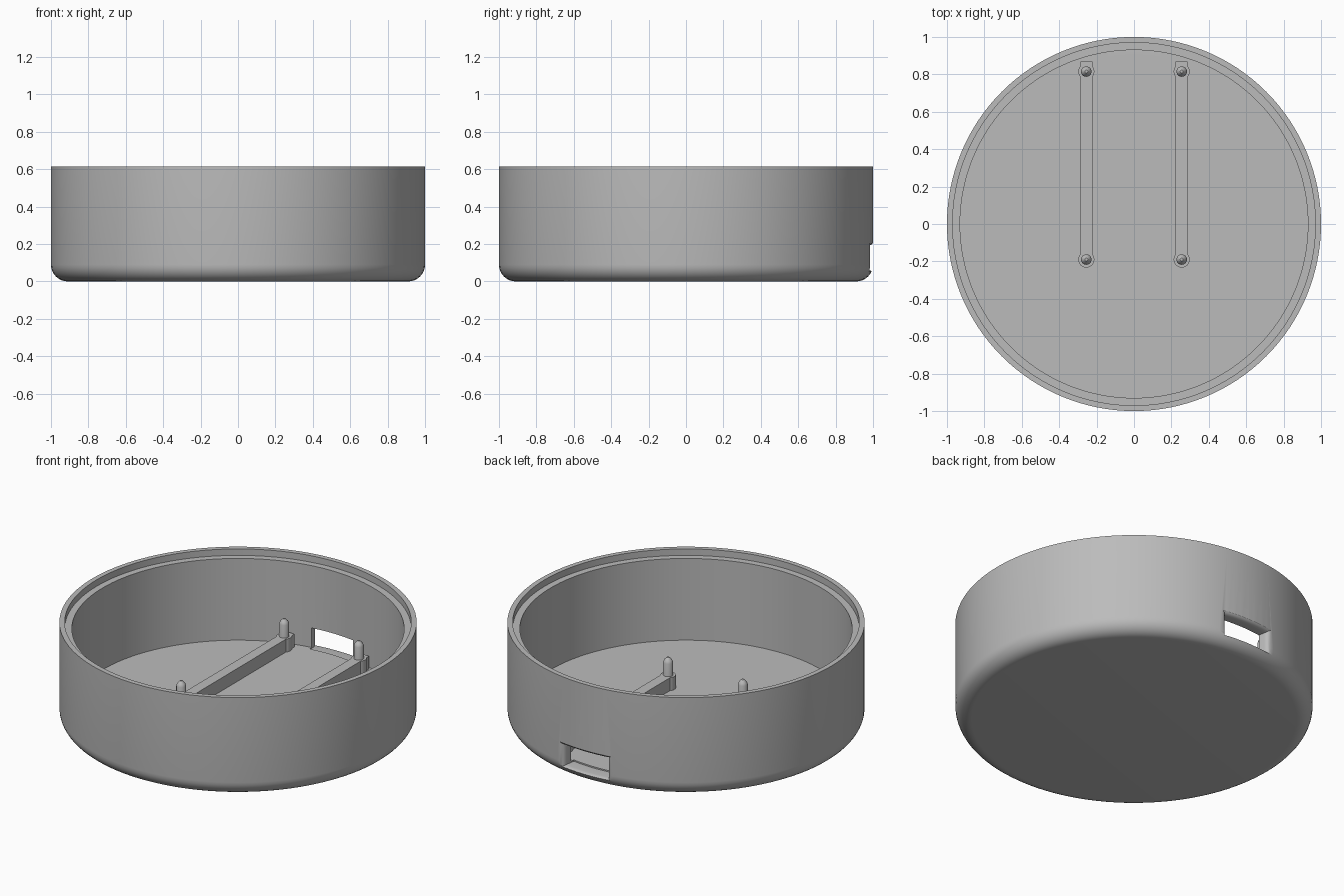
import bpy, bmesh, math

cube = bpy.data.objects.get("Cube")
if cube:
    bpy.data.objects.remove(cube, do_unlink=True)

GREY = (0.5, 0.5, 0.5, 1.0)
mat = bpy.data.materials.new("plain grey")
mat.use_nodes = True
mat.diffuse_color = GREY
mat.node_tree.nodes["Principled BSDF"].inputs["Base Color"].default_value = GREY

WALL, INNER, HEIGHT, FLOOR = 1.0, 0.93, 0.615, 0.07
BAR_TOP = 0.15


def finish(name, bm):
    bmesh.ops.recalc_face_normals(bm, faces=bm.faces)
    mesh = bpy.data.meshes.new(name)
    bm.to_mesh(mesh)
    bm.free()
    mesh.materials.append(mat)
    obj = bpy.data.objects.new(name, mesh)
    bpy.context.collection.objects.link(obj)
    return obj


def activate(obj):
    bpy.ops.object.select_all(action='DESELECT')
    obj.select_set(True)
    bpy.context.view_layer.objects.active = obj


def smooth(obj):
    activate(obj)
    bpy.ops.object.shade_smooth_by_angle(angle=math.radians(30))


def bridge(bm, rings):
    """Join matching closed loops of vertices and cap both ends."""
    for a, b in zip(rings, rings[1:]):
        n = len(a)
        for i in range(n):
            j = (i + 1) % n
            bm.faces.new((a[i], a[j], b[j], b[i]))
    bm.faces.new(rings[0])
    bm.faces.new(rings[-1])


def lathe(name, profile, steps, cx=0, cy=0):
    """Revolve (radius, height) points about a vertical axis."""
    bm = bmesh.new()
    turns = [math.tau * i / steps for i in range(steps)]
    rings = [[bm.verts.new((cx + r * math.cos(t), cy + r * math.sin(t), z)) for t in turns]
             for r, z in profile]
    bridge(bm, rings)
    return finish(name, bm)


# Round tub: filleted base, open top, stepped rim
fillet = 0.09
arc = [math.pi / 2 * i / 8 for i in range(9)]
profile = [(WALL - fillet + fillet * math.sin(a), fillet - fillet * math.cos(a)) for a in arc]
profile += [(WALL, HEIGHT), (0.97, HEIGHT), (0.97, HEIGHT - 0.04),
            (INNER, HEIGHT - 0.04), (INNER, FLOOR)]
tub = lathe("tub", profile, 128)

# Rear port cutter: curved block that flares out at the outer wall
bm = bmesh.new()
rings = []
flare = [(0.908, 0), (0.97, 0), (0.978, 0.002), (0.987, 0.006),
         (0.995, 0.014), (1.0, 0.025), (1.06, 0.025)]
cols = 8
for radius, grow in flare:
    half = 0.152 + grow
    low, high = 0.062 - grow * 0.7, 0.19 + grow * 0.7
    angles = [half * (2 * i / cols - 1) for i in range(cols + 1)]
    path = [(a, low) for a in angles] + [(a, high) for a in reversed(angles)]
    rings.append([bm.verts.new((radius * math.sin(a), radius * math.cos(a), z)) for a, z in path])
bridge(bm, rings)
bmesh.ops.triangulate(bm, faces=[f for f in bm.faces if len(f.verts) > 4])
cutter = finish("port_cutter", bm)
cutter.hide_render = True

cut = tub.modifiers.new("port", 'BOOLEAN')
cut.operation = 'DIFFERENCE'
cut.solver = 'EXACT'
cut.object = cutter
activate(tub)
bpy.ops.object.modifier_apply(modifier=cut.name)
bpy.data.objects.remove(cutter, do_unlink=True)
smooth(tub)

# Two support rails, each with a pointed locating pin at both ends
for side, x in (("right", -0.255), ("left", 0.255)):
    bm = bmesh.new()
    bmesh.ops.create_cube(bm, size=1)
    front, back, base = -0.19, 0.87, FLOOR - 0.01
    for v in bm.verts:
        v.co.x = x + v.co.x * 0.064
        v.co.y = back if v.co.y > 0 else front
        v.co.z = BAR_TOP if v.co.z > 0 else base
    finish(side + "_rail", bm)
    for end, y in (("front", -0.19), ("rear", 0.815)):
        boss = lathe(f"{side}_{end}_boss", [(0.043, base), (0.043, BAR_TOP)], 32, x, y)
        pin = lathe(f"{side}_{end}_pin",
                    [(0.028, base), (0.028, 0.228), (0.022, 0.243), (0.008, 0.258)], 24, x, y)
        smooth(boss)
        smooth(pin)
